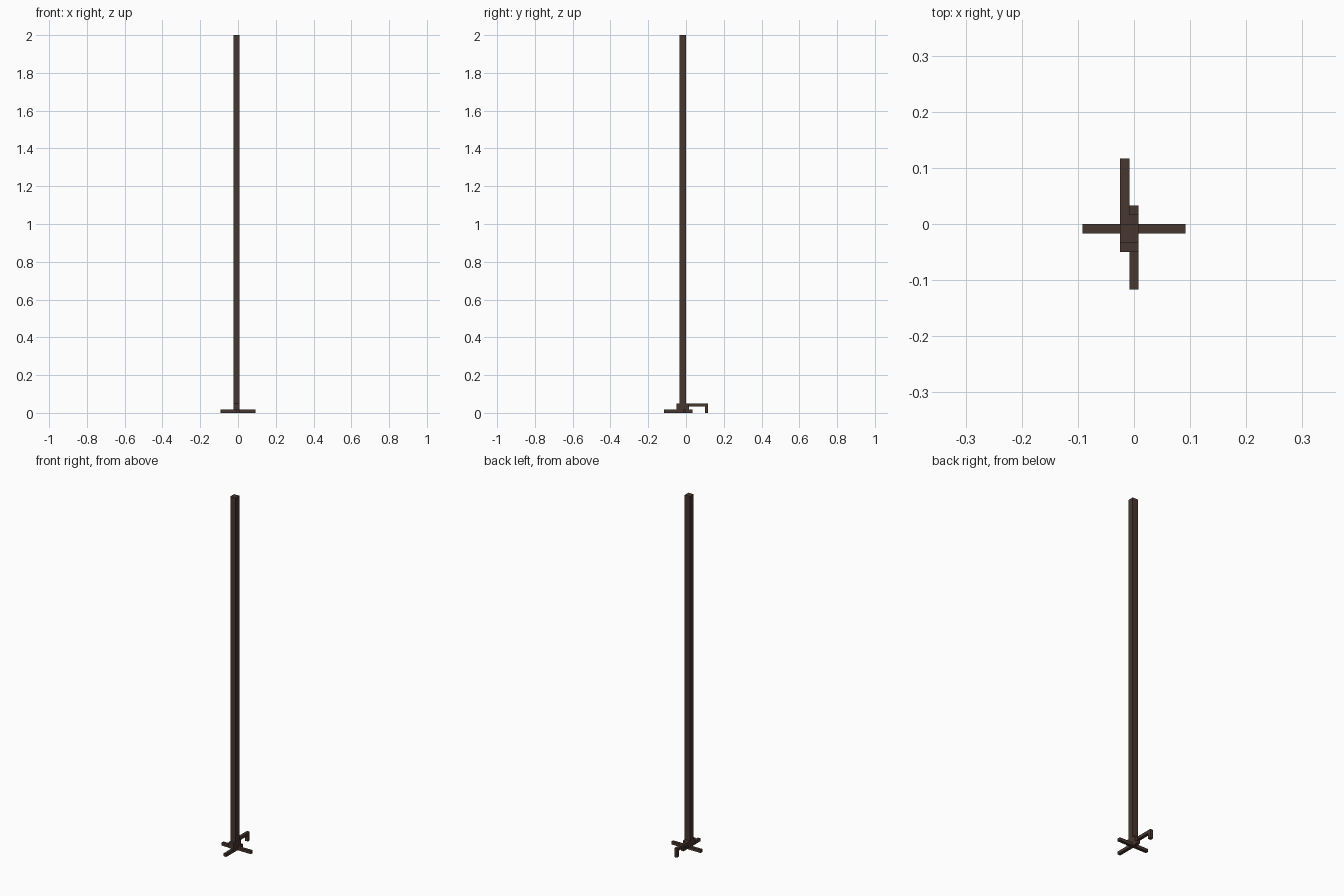
import bpy

if "Cube" in bpy.data.objects:
    bpy.data.objects.remove(bpy.data.objects["Cube"])

U = 1 / 60  # block grid unit

wood = bpy.data.materials.new("dark brown wood")
wood.diffuse_color = (0.064, 0.037, 0.029, 1)
wood.use_nodes = True
wood.node_tree.nodes["Principled BSDF"].inputs["Base Color"].default_value = wood.diffuse_color


def box(name, x0, x1, y0, y1, z0, z1):
    """Axis-aligned box given in grid units."""
    bpy.ops.mesh.primitive_cube_add(
        size=1, location=((x0 + x1) * U / 2, (y0 + y1) * U / 2, (z0 + z1) * U / 2))
    ob = bpy.context.object
    ob.name = name
    ob.scale = ((x1 - x0) * U, (y1 - y0) * U, (z1 - z0) * U)
    bpy.ops.object.transform_apply(location=False, rotation=False, scale=True)
    ob.data.materials.append(wood)
    return ob


# crossed feet on the ground
box("cross_foot_sideways", -5.5, 5.5, -1, 0, 0, 1)
box("foot_front", -0.5, 0.5, -7, -1, 0, 1)
box("foot_back", -0.5, 0.5, 0, 2, 0, 1)

# collar around the bottom of the pole
box("collar", -1.5, 0.5, -3, 1, 1, 3)

# tall square pole
box("pole", -1.5, 0.5, -2, 0, 3, 120)

# bent rear leg: arm and drop
box("rear_leg_arm", -1.5, -0.5, 1, 7, 2, 3)
box("rear_leg_drop", -1.5, -0.5, 6, 7, 0, 2)
